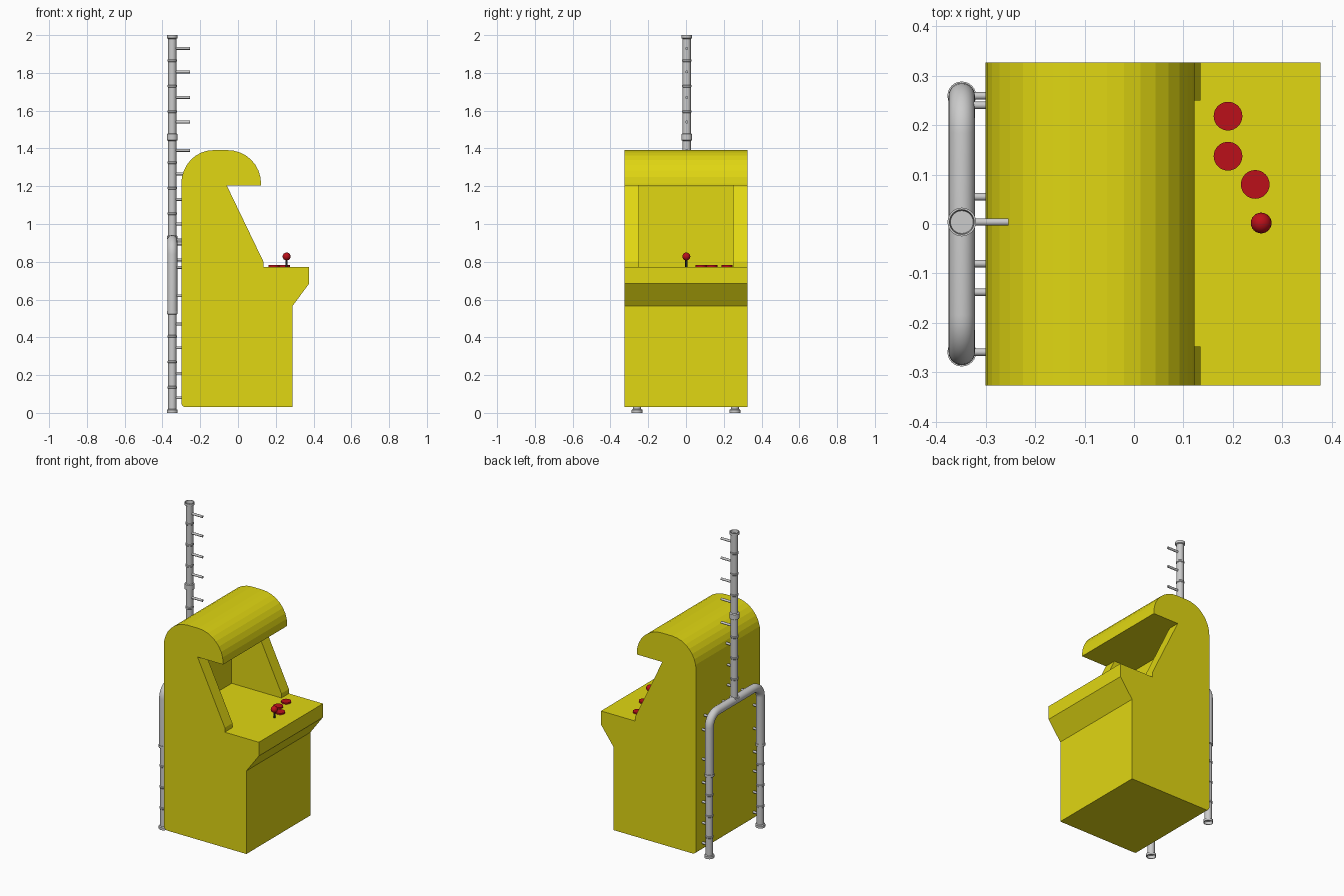
import bpy, bmesh
from math import sin, cos, pi, radians
from mathutils import Matrix, Vector

if "Cube" in bpy.data.objects:
    bpy.data.objects.remove(bpy.data.objects["Cube"])


def material(name, rgb):
    m = bpy.data.materials.new(name)
    m.diffuse_color = (*rgb, 1)
    m.use_nodes = True
    m.node_tree.nodes["Principled BSDF"].inputs["Base Color"].default_value = m.diffuse_color
    return m


YELLOW = material("yellow_paint", (0.75, 0.68, 0.006))
RED = material("red_plastic", (0.5, 0.005, 0.01))
BLACK = material("black_plastic", (0.015, 0.015, 0.015))


def finish(bm, name, mat=None, smooth=False):
    bmesh.ops.recalc_face_normals(bm, faces=bm.faces[:])
    me = bpy.data.meshes.new(name)
    bm.to_mesh(me)
    bm.free()
    ob = bpy.data.objects.new(name, me)
    bpy.context.collection.objects.link(ob)
    if mat:
        me.materials.append(mat)
    if smooth:
        bpy.ops.object.select_all(action='DESELECT')
        ob.select_set(True)
        bpy.context.view_layer.objects.active = ob
        bpy.ops.object.shade_smooth_by_angle(angle=radians(35))
    return ob


def extrude_profile(name, pts, y0, y1, mat):
    bm = bmesh.new()
    face = bm.faces.new([bm.verts.new((x, y0, z)) for x, z in pts])
    new = bmesh.ops.extrude_face_region(bm, geom=[face])["geom"]
    verts = [v for v in new if isinstance(v, bmesh.types.BMVert)]
    bmesh.ops.translate(bm, verts=verts, vec=(0, y1 - y0, 0))
    return finish(bm, name, mat)


def arc(cx, cz, rx, rz, a0, a1, n):
    angles = [radians(a0 + (a1 - a0) * i / n) for i in range(n + 1)]
    return [(cx + rx * cos(a), cz + rz * sin(a)) for a in angles]


def lathe(name, profile, loc, mat=None, sides=24):
    bm = bmesh.new()
    vs = [bm.verts.new((r, 0, z)) for r, z in profile]
    edges = [bm.edges.new(p) for p in zip(vs, vs[1:])]
    bmesh.ops.spin(bm, geom=vs + edges, cent=(0, 0, 0), axis=(0, 0, 1),
                   angle=2 * pi, steps=sides, use_duplicate=False)
    bmesh.ops.remove_doubles(bm, verts=bm.verts[:], dist=1e-5)
    bmesh.ops.translate(bm, verts=bm.verts[:], vec=loc)
    return finish(bm, name, mat, True)


# Cabinet body: one side profile with a deep screen opening
body = (arc(-0.275, 0.055, 0.025, 0.025, 180, 270, 5)
        + [(0.288, 0.03), (0.288, 0.565), (0.377, 0.685), (0.377, 0.773),
           (-0.22, 0.773), (-0.22, 1.205), (0.122, 1.205)]
        + arc(-0.055, 1.215, 0.177, 0.176, 0, 90, 8)
        + arc(-0.13, 1.215, 0.17, 0.176, 90, 180, 8))
extrude_profile("cabinet_body", body, -0.326, 0.326, YELLOW)

# Side cheeks framing the screen opening
cheek = [(-0.22, 0.773), (0.134, 0.773), (0.134, 0.802),
         (-0.06, 1.205), (-0.22, 1.205)]
for side, (a, b) in {"near": (-0.326, -0.248), "far": (0.25, 0.326)}.items():
    extrude_profile(f"{side}_screen_cheek", cheek, a, b, YELLOW)

# Push buttons
for i, (x, y) in enumerate([(0.19, 0.218), (0.19, 0.137), (0.245, 0.08)], 1):
    lathe(f"button_{i}", [(0, 0), (0.029, 0), (0.029, 0.01), (0, 0.01)],
          (x, y, 0.772), RED, 32)

# Joystick
lathe("joystick_shaft", [(0, 0), (0.006, 0), (0.006, 0.045), (0, 0.045)],
      (0.257, 0.002, 0.77), BLACK, 16)
ball = [(0.021 * sin(pi * i / 12), -0.021 * cos(pi * i / 12)) for i in range(13)]
lathe("joystick_ball", ball, (0.257, 0.002, 0.828), RED)

# Pipe sections: flanged hollow ends and three collars each
PX, LEG_Y, SEC = -0.348, 0.259, 0.54
pipe = [(0, 0.02), (0.023, 0.02), (0.025, 0), (0.029, 0), (0.029, 0.016), (0.022, 0.02)]
for k in (1, 2, 3):
    z = SEC * k / 4
    pipe += [(0.022, z - 0.007), (0.025, z - 0.004), (0.025, z + 0.004), (0.022, z + 0.007)]
pipe += [(r, SEC - z) for r, z in reversed(pipe[:6])]


def rung(name, y, z):
    bm = bmesh.new()
    bmesh.ops.create_cone(bm, cap_ends=True, segments=12, radius1=0.0075,
                          radius2=0.0075, depth=0.094,
                          matrix=Matrix.Translation((PX + 0.047, y, z))
                          @ Matrix.Rotation(pi / 2, 4, 'Y'))
    finish(bm, name, None, True)


sections = {"near_leg": (-LEG_Y, 0), "far_leg": (LEG_Y, 0),
            "lower_mast": (0.004, 0.92), "upper_mast": (0.004, 1.46)}
for name, (y, z) in sections.items():
    lathe(name, pipe, (PX, y, z))
    for i, h in enumerate((0.08, 0.21, 0.345, 0.47), 1):
        rung(f"{name}_peg_{i}", y, z + h)

# Bent arch pipe joining the legs, swept as rings along its path
R, TOP = 0.075, 0.915
path = ([(-LEG_Y, 0.53)]
        + arc(-LEG_Y + R, TOP - R, R, R, 180, 90, 8)
        + arc(LEG_Y - R, TOP - R, R, R, 90, 0, 8)
        + [(LEG_Y, 0.53)])
path = [Vector((PX, y, z)) for y, z in path]
bm = bmesh.new()
rings = []
for i, p in enumerate(path):
    t = (path[min(i + 1, len(path) - 1)] - path[max(i - 1, 0)]).normalized()
    if i in (0, 1, len(path) - 2, len(path) - 1):
        t = Vector((0, 0, 1 if i < 2 else -1))
    elif i in (9, 10):
        t = Vector((0, 1, 0))
    u = Vector((1, 0, 0))
    w = t.cross(u)
    rings.append([bm.verts.new(p + 0.0265 * (u * cos(a) + w * sin(a)))
                  for a in (2 * pi * k / 24 for k in range(24))])
for a, b in zip(rings, rings[1:]):
    for k in range(24):
        j = (k + 1) % 24
        bm.faces.new((a[k], a[j], b[j], b[k]))
bm.faces.new(rings[0])
bm.faces.new(rings[-1])
finish(bm, "arch_pipe", None, True)

# Pegs on the arch
arch_pegs = [(-LEG_Y, 0.62), (LEG_Y, 0.62), (-LEG_Y, 0.77), (LEG_Y, 0.81),
             (0.24, 0.895), (0.055, TOP), (-0.08, TOP), (-0.138, TOP)]
for i, (y, z) in enumerate(arch_pegs, 1):
    rung(f"arch_peg_{i}", y, z)
